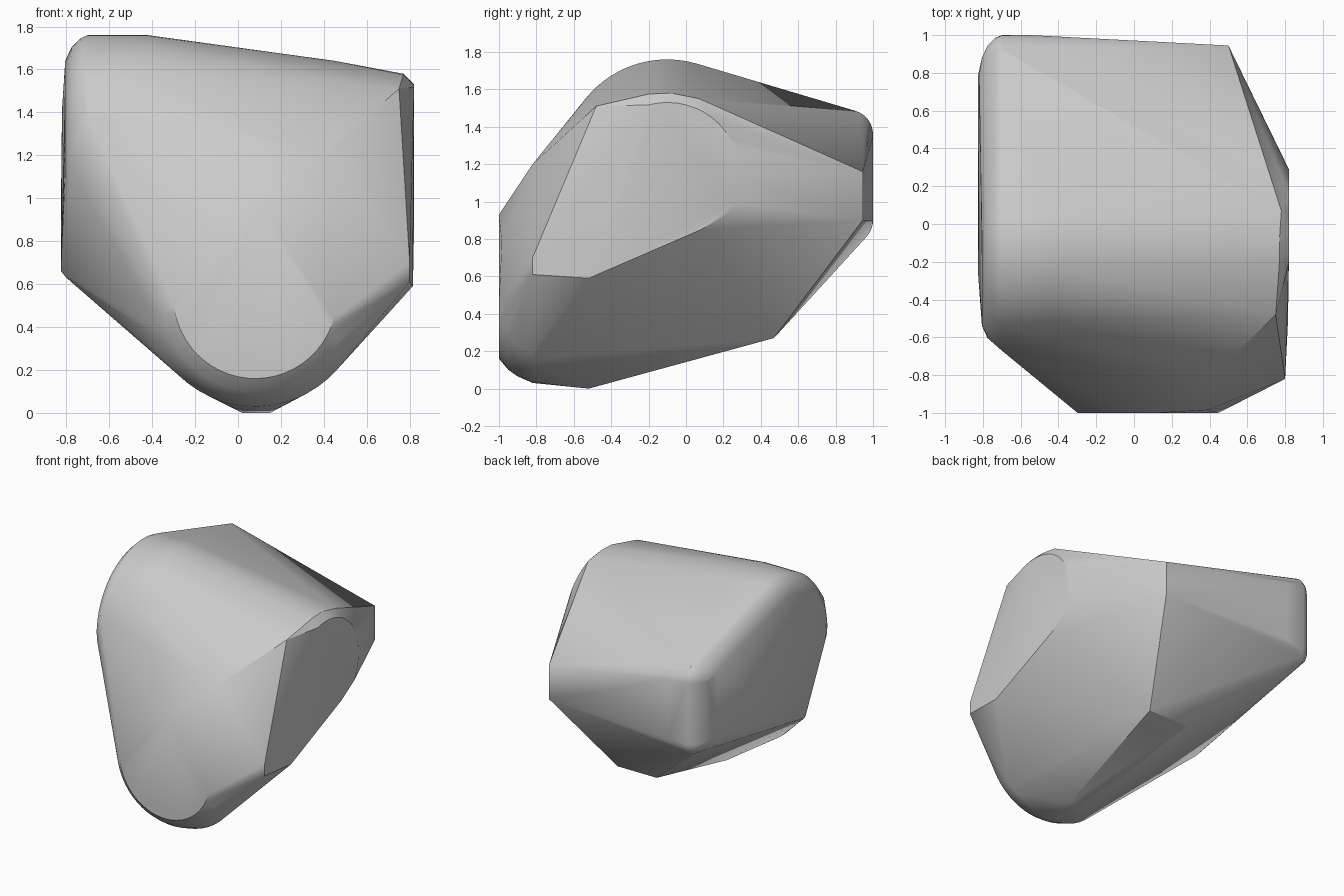
import bpy
import bmesh
from math import cos, sin, radians

cube = bpy.data.objects.get("Cube")
if cube:
    bpy.data.objects.remove(cube)


def arc(center, radius, start, end, steps, place):
    """Points on an arc in a plane; place turns the two plane values into x, y, z."""
    points = []
    for i in range(steps + 1):
        angle = radians(start + (end - start) * i / steps)
        points.append(place(center[0] + radius * cos(angle), center[1] + radius * sin(angle)))
    return points


def across(x):
    return lambda a, b: (x, a, b)


def along(y):
    return lambda a, b: (a, y, b)


crown, nose, cheek = (-0.1, 1.2), (0.08, 0.54), (-0.1, 1.14)
points = []

# Left end: rounded crown and back corners, shrinking in a soft bevel to the flat face
for x, radius, corner, front_angle in ((-0.42, 0.56, None, 142), (-0.7, 0.56, 0.13, 142),
                                       (-0.735, 0.545, 0.115, 165), (-0.775, 0.505, 0.075, 185),
                                       (-0.805, 0.44, 0.01, 190)):
    points += arc(crown, radius, 74, front_angle, 14, across(x))
    if corner:
        points += arc((0.87, 1.36), corner, 0, 74, 6, across(x))
        points += arc((0.87, 0.9), corner, -50, 0, 6, across(x))
points += [(-0.7, -0.67, 1.38), (-0.825, -0.27, 0.66), (-0.8, -0.29, 0.63),
           (-0.825, 0.79, 0.95), (-0.82, 0.79, 1.41), (-0.55, 1.0, 1.35), (-0.55, 1.0, 0.9)]

# Rounded nose at the front, with its flat face and softened lower rim
for y, radius in ((-1.0, 0.38), (-0.95, 0.44), (-0.9, 0.475), (-0.82, 0.51)):
    points += arc(nose, radius, 185, 345, 24, along(y))
points += [(0, -1.0, 0.93), (0.12, -1.0, 0.93), (0.02, -0.52, 0), (0.15, -0.52, 0)]

# Right end: rounded flat face and the planes that meet it
points += arc(cheek, 0.39, -30, 105, 18, across(0.82))
points += [(0.82, 0.08, 0.85), (0.815, -0.52, 0.59), (0.8, -0.82, 0.61), (0.8, -0.82, 0.7),
           (0.75, -0.48, 1.51), (0.77, -0.2, 1.575), (0.77, -0.08, 1.58), (0.78, 0.07, 1.55),
           (0.45, -0.1, 1.64), (0.4, -0.82, 1.2), (0.39, -0.985, 0.78)]

# Back right edge and the underside corners
points += [(0.5, 0.945, 1.16), (0.5, 0.945, 0.9), (-0.08, 0.47, 0.27), (0.25, 0.47, 0.27)]

# Wrap all parts in one closed stone
bm = bmesh.new()
for point in points:
    bm.verts.new(point)
bmesh.ops.remove_doubles(bm, verts=bm.verts, dist=0.002)
bmesh.ops.convex_hull(bm, input=bm.verts)
bmesh.ops.delete(bm, geom=[v for v in bm.verts if not v.link_faces], context='VERTS')
bmesh.ops.dissolve_limit(bm, angle_limit=radians(1), verts=bm.verts, edges=bm.edges)
bmesh.ops.recalc_face_normals(bm, faces=bm.faces)
mesh = bpy.data.meshes.new("stone")
bm.to_mesh(mesh)
bm.free()
stone = bpy.data.objects.new("stone", mesh)
bpy.context.collection.objects.link(stone)

# Plain grey colour
grey = bpy.data.materials.new("stone grey")
grey.use_nodes = True
color = (0.6, 0.6, 0.6, 1)
grey.diffuse_color = color
grey.node_tree.nodes["Principled BSDF"].inputs["Base Color"].default_value = color
mesh.materials.append(grey)

# Smooth the rounds, keep the cut edges sharp
bpy.ops.object.select_all(action='DESELECT')
stone.select_set(True)
bpy.context.view_layer.objects.active = stone
bpy.ops.object.shade_smooth_by_angle(angle=radians(30))
